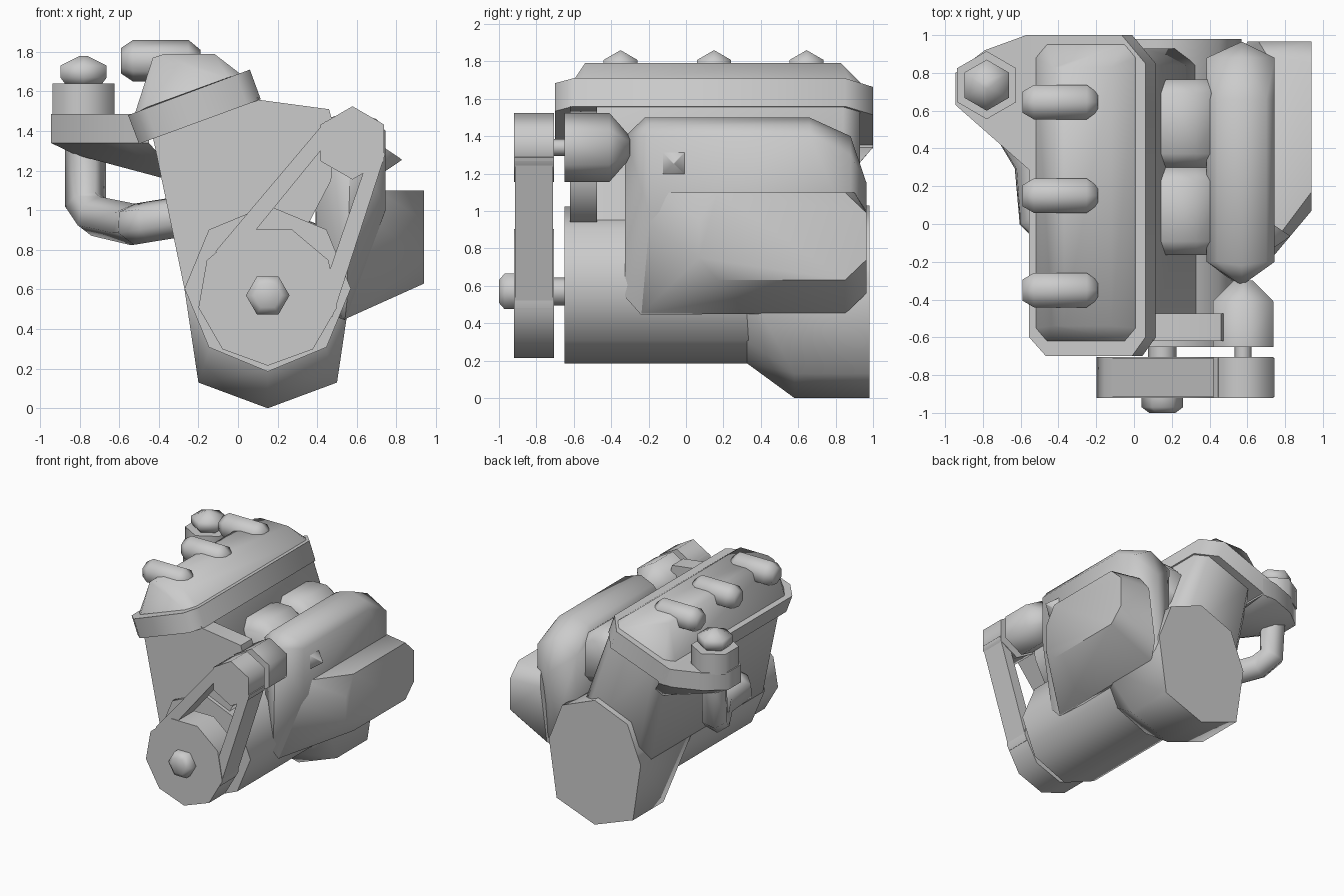
import bpy, bmesh, math
from mathutils import Vector

if "Cube" in bpy.data.objects:
    bpy.data.objects.remove(bpy.data.objects["Cube"])


def smooth(ob, angle):
    bpy.ops.object.select_all(action='DESELECT')
    ob.select_set(True)
    bpy.context.view_layer.objects.active = ob
    bpy.ops.object.shade_smooth_by_angle(angle=math.radians(angle))


def hull(name, pts, angle=65):
    """Convex solid around a few points."""
    bm = bmesh.new()
    for p in pts:
        bm.verts.new(p)
    res = bmesh.ops.convex_hull(bm, input=bm.verts[:])
    inner = [g for g in res['geom_interior'] if isinstance(g, bmesh.types.BMVert)]
    bmesh.ops.delete(bm, geom=inner, context='VERTS')
    bmesh.ops.dissolve_limit(bm, angle_limit=0.01, verts=bm.verts[:], edges=bm.edges[:])
    bmesh.ops.recalc_face_normals(bm, faces=bm.faces[:])
    me = bpy.data.meshes.new(name)
    bm.to_mesh(me)
    bm.free()
    ob = bpy.data.objects.new(name, me)
    bpy.context.collection.objects.link(ob)
    smooth(ob, angle)
    return ob


def lathe(name, axis, c, rings, n, turn=0.0, angle=65):
    """Turned solid: rings are (position along axis, radius), c is the centre in the other two axes."""
    pts = []
    for t, r in rings:
        for i in range(n):
            a = 2 * math.pi * i / n + math.radians(turn)
            q = [c[0] + r * math.cos(a), c[1] + r * math.sin(a)]
            q.insert('xyz'.index(axis), t)
            pts.append(q)
    return hull(name, pts, angle)


def prism(name, xz, y0, y1, angle=65):
    return hull(name, [(x, y, z) for x, z in xz for y in (y0, y1)], angle)


# Crankcase and bell housing
lathe('crankcase', 'y', (0.15, 0.605), [(-0.65, 0.42), (0.98, 0.42)], 8, 0)
bell = [(0.15, 0), (0.5, 0.13), (0.57, 0.6), (0.45, 0.91), (0.15, 1.03),
        (-0.15, 0.91), (-0.27, 0.6), (-0.2, 0.13)]
octo = [(0.15, 0.19), (0.44, 0.31), (0.57, 0.6), (-0.27, 0.6), (-0.14, 0.31), (0.15, 1.02)]
hull('bell_housing', [(x, y, z) for y in (0.58, 0.98) for x, z in bell]
     + [(x, 0.32, z) for x, z in octo])

# Tilted cylinder block, flat in front and chamfered at the back
hull('cylinder_block',
     [(x, y, z) for y in (-0.62, 0.84) for x, z in
      [(-0.43, 1.37), (0.1, 1.57), (0.42, 0.7), (0.15, 0.5), (-0.27, 0.6), (-0.34, 1.08)]]
     + [(x, 0.93, z) for x, z in [(-0.36, 1.4), (0.03, 1.54), (0.3, 0.75), (-0.2, 0.62)]])

# Valve cover: tilted flange and raised lid
flange = [(-0.57, -0.6), (-0.47, -0.7), (0.04, -0.7), (0.12, -0.6),
          (0.12, 0.85), (-0.02, 1.0), (-0.57, 1.0)]
pts = []
for x, y in flange:
    u = (x + 0.57) / 0.69
    pts += [(-0.555 + 0.615 * u, y, 1.48 + 0.23 * u), (-0.5 + 0.615 * u, y, 1.335 + 0.225 * u)]
hull('valve_cover_flange', pts)
pts = []
for ya, yb, xz in [(-0.55, 0.88, [(-0.52, 1.49), (0.01, 1.69)]),
                   (-0.62, 0.95, [(-0.46, 1.52), (-0.05, 1.67)]),
                   (-0.54, 0.83, [(-0.43, 1.77), (-0.37, 1.79), (-0.12, 1.79)])]:
    pts += [(x, y, z) for x, z in xz for y in (ya, yb)]
hull('valve_cover_lid', pts)

# Three ignition coils on the lid
for i, y in enumerate((-0.35, 0.15, 0.645)):
    lathe(f'ignition_coil_{i + 1}', 'x', (y, 1.755),
          [(-0.59, 0.065), (-0.53, 0.105), (-0.25, 0.105), (-0.19, 0.055)], 6, 30)

# Side shelf with filler neck and cap
shelf = [(-0.945, 0.63), (-0.945, 0.8), (-0.79, 0.92), (-0.57, 1.0),
         (-0.45, 1.0), (-0.45, 0.2), (-0.57, 0.3), (-0.64, 0.37)]
hull('filler_shelf', [(x, y, z) for x, y in shelf for z in (1.34, 1.485)])
hull('shelf_support', [(x, y, 1.34) for x, y in shelf]
     + [(-0.82, 0.66, 1.28), (-0.82, 0.8, 1.28), (-0.39, 0.4, 1.165), (-0.39, 0.85, 1.165),
        (-0.3, 0.4, 1.17), (-0.3, 0.85, 1.17)])
lathe('filler_neck', 'z', (-0.78, 0.735), [(1.47, 0.18), (1.64, 0.18)], 6, 30)
lathe('filler_cap', 'z', (-0.78, 0.735),
      [(1.63, 0.1), (1.67, 0.135), (1.73, 0.135), (1.78, 0.02)], 6, 30)

# Coolant pipe bending from shelf to block
path = [(-0.77, 0.73, 1.35), (-0.77, 0.72, 1.04), (-0.72, 0.62, 0.97), (-0.54, 0.32, 0.93),
        (-0.52, 0.04, 0.93), (-0.46, -0.02, 0.94), (-0.15, -0.04, 0.99)]
cu = bpy.data.curves.new('coolant_pipe', 'CURVE')
cu.dimensions = '3D'
cu.bevel_depth = 0.105
cu.bevel_resolution = 1
cu.use_fill_caps = True
sp = cu.splines.new('POLY')
sp.points.add(len(path) - 1)
for p, co in zip(sp.points, path):
    p.co = (*co, 1)
pipe = bpy.data.objects.new('coolant_pipe', cu)
bpy.context.collection.objects.link(pipe)
bpy.ops.object.select_all(action='DESELECT')
pipe.select_set(True)
bpy.context.view_layer.objects.active = pipe
bpy.ops.object.convert(target='MESH')
smooth(bpy.context.view_layer.objects.active, 65)

# Intake runners between block and plenum
for i, y in enumerate((0.068, 0.532)):
    hull(f'intake_runner_{i + 1}',
         [(x, y + s * w, z + dz) for x, z in ((0.05, 1.25), (0.21, 1.3), (0.33, 1.3), (0.5, 1.17))
          for s in (-1, 1) for w, dz in ((0.232, 0.1), (0.232, -0.1), (0.16, 0.175), (0.16, -0.175))])

# Intake plenum
section = [(0.57, 1.5), (0.7, 1.46), (0.745, 1.4), (0.745, 1.0), (0.54, 0.45),
           (0.4, 0.6), (0.385, 1.4), (0.44, 1.46)]
hull('intake_plenum',
     [(x, y, z) for x, z in section[1:4] + section[5:] for y in (-0.2, 0.66)]
     + [(x, 0.88, z - 0.1) for x, z in section[2:4] + section[5:7]]
     + [(0.57, -0.22, 1.5), (0.57, 0.66, 1.5), (0.57, 0.88, 1.4), (0.57, 0.965, 1.15),
        (0.57, 0.965, 0.56), (0.54, 0.85, 0.455), (0.54, -0.24, 0.445),
        (0.57, -0.325, 1.4), (0.55, -0.325, 0.54)])

# Side box on the plenum
face = [(0.07, 0.95), (0.17, 1.1), (0.85, 1.1), (0.965, 0.99),
        (0.965, 0.74), (0.85, 0.63), (0.17, 0.63), (0.07, 0.75)]
hull('plenum_side_box', [(0.94, y, z) for y, z in face]
     + [(0.7, -0.15, 1.1), (0.7, 0.9, 1.1), (0.66, 0.965, 1.0), (0.6, 0.965, 0.56),
        (0.54, -0.24, 0.45), (0.54, 0.85, 0.45), (0.68, -0.24, 0.95)])
lathe('sensor_plug', 'x', (-0.065, 1.255), [(0.73, 0.095), (0.825, 0.004)], 4, 45, 75)

# Alternator and its bracket
C, P = (0.578, 1.34), (0.15, 0.57)
prism('alternator_bracket', [(-0.05, 1.5), (0.05, 1.565), (0.46, 1.51), (0.49, 1.4), (0.47, 1.15),
                             (0.36, 0.94), (0.2, 0.94)], -0.62, -0.475)
lathe('alternator', 'y', C, [(-0.65, 0.185), (-0.41, 0.185), (-0.30, 0.06)], 6, 30)
lathe('alternator_shaft', 'y', C, [(-0.72, 0.045), (-0.64, 0.045)], 8)
lathe('alternator_pulley', 'y', C, [(-0.92, 0.185), (-0.705, 0.185)], 6, 30)

# Crank pulley, shaft and bolt
lathe('crank_pulley', 'y', P, [(-0.92, 0.355), (-0.705, 0.355)], 9, 30)
lathe('crank_shaft', 'y', P, [(-0.72, 0.075), (-0.64, 0.075)], 8)
lathe('crank_bolt', 'y', P, [(-1.0, 0.07), (-0.97, 0.11), (-0.91, 0.11)], 6, 0)

# Belt strands running tangent to both pulleys
axis = Vector((C[0] - P[0], C[1] - P[1]))
base, spread = math.atan2(axis.y, axis.x), math.acos((0.345 - 0.175) / axis.length)
for name, s in (('belt_left', 1), ('belt_right', -1)):
    d = Vector((math.cos(base + s * spread), math.sin(base + s * spread)))
    ends = [(Vector(P), 0.345), (Vector(P), 0.255), (Vector(C), 0.175), (Vector(C), 0.1)]
    prism(name, [tuple(o + d * r) for o, r in ends], -0.915, -0.71)
